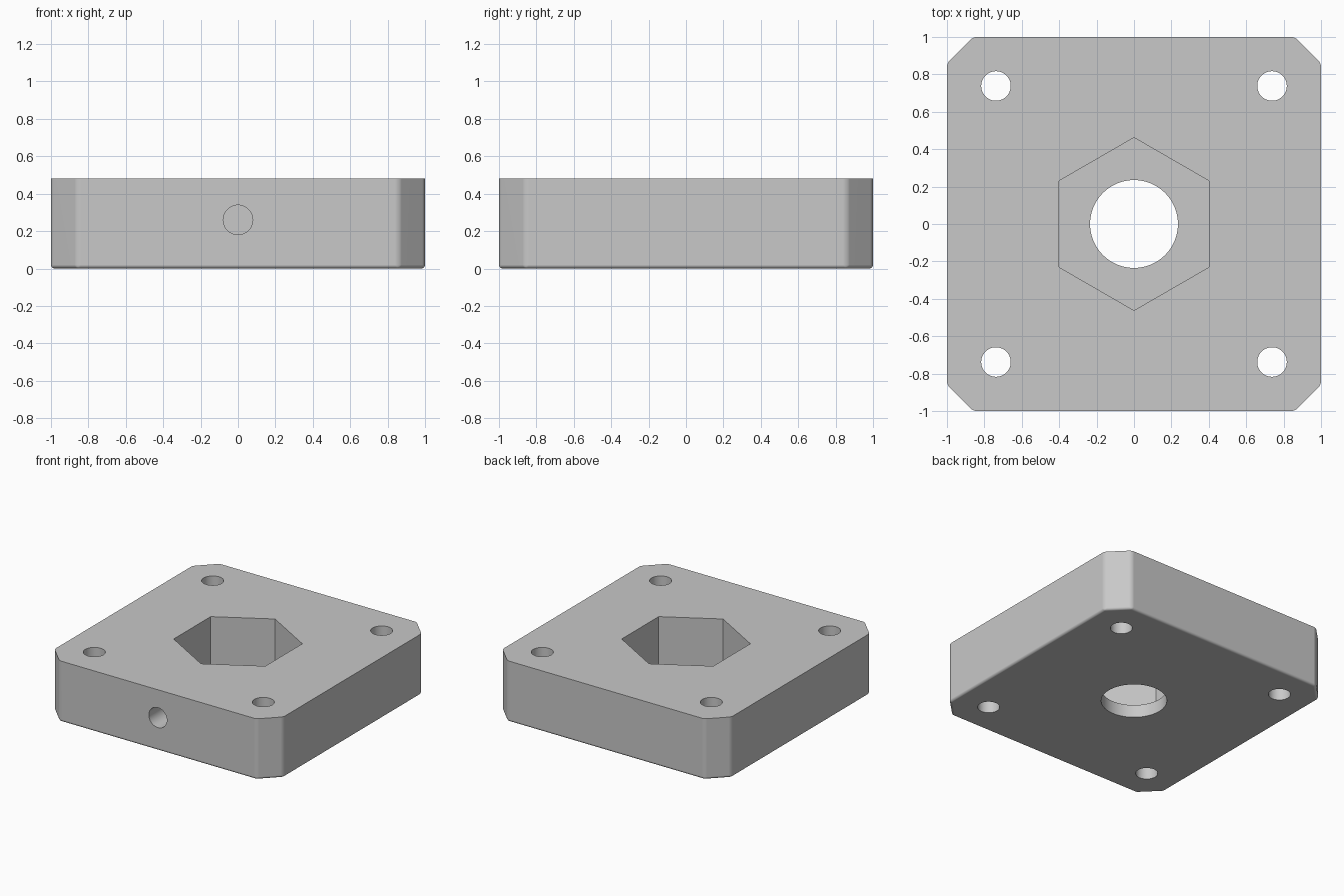
import bpy
import bmesh
import math

if "Cube" in bpy.data.objects:
    bpy.data.objects.remove(bpy.data.objects["Cube"], do_unlink=True)

HEIGHT = 0.48
CHAMFER = 0.14
FILLET = 0.02
FLOOR = 0.1        # bottom of the hexagonal pocket

grey = bpy.data.materials.new("plain grey")
grey.use_nodes = True
grey.diffuse_color = (0.58, 0.58, 0.58, 1)
grey.node_tree.nodes["Principled BSDF"].inputs["Base Color"].default_value = (0.58, 0.58, 0.58, 1)


def add_object(name, bm):
    bmesh.ops.recalc_face_normals(bm, faces=bm.faces)
    mesh = bpy.data.meshes.new(name)
    bm.to_mesh(mesh)
    bm.free()
    mesh.materials.append(grey)
    obj = bpy.data.objects.new(name, mesh)
    bpy.context.collection.objects.link(obj)
    return obj


def prism(name, sides, radius, length, location, rotation=(0, 0, 0)):
    bm = bmesh.new()
    bmesh.ops.create_cone(bm, cap_ends=True, segments=sides,
                          radius1=radius, radius2=radius, depth=length)
    obj = add_object(name, bm)
    obj.location = location
    obj.rotation_euler = rotation
    return obj


# Square plate with cut corners
bm = bmesh.new()
c = 1 - CHAMFER
outline = []
for sx, sy in ((1, 1), (-1, 1), (-1, -1), (1, -1)):
    pair = [(sx, sy * c), (sx * c, sy)]
    outline += pair if sx == sy else pair[::-1]
base = bm.faces.new([bm.verts.new((x, y, 0)) for x, y in outline])
top = bmesh.ops.extrude_face_region(bm, geom=[base], use_keep_orig=True)
for v in top["geom"]:
    if isinstance(v, bmesh.types.BMVert):
        v.co.z = HEIGHT
bmesh.ops.recalc_face_normals(bm, faces=bm.faces)

# Round every edge except the top rim
soft = [e for e in bm.edges if min(v.co.z for v in e.verts) < HEIGHT / 2]
bmesh.ops.bevel(bm, geom=soft, offset=FILLET, segments=4, profile=0.5,
                affect='EDGES', clamp_overlap=True)
plate = add_object("mounting_plate", bm)

# Hexagonal pocket, centre bore, corner holes and blind front hole
hexagon = 0.4 / math.cos(math.pi / 6)
cutters = [
    prism("centre_bore_cutter", 64, 0.235, 2, (0, 0, 0)),
    prism("hex_pocket_cutter", 6, hexagon, 1, (0, 0, FLOOR + 0.5)),
    prism("front_hole_cutter", 48, 0.079, 0.8, (0, -1, 0.26), (math.pi / 2, 0, 0)),
]
for x in (-0.738, 0.738):
    for y in (-0.738, 0.738):
        cutters.append(prism("corner_hole_cutter", 48, 0.079, 2, (x, y, 0)))

bpy.context.view_layer.objects.active = plate
plate.select_set(True)
for cutter in cutters:
    cut = plate.modifiers.new("cut", 'BOOLEAN')
    cut.operation = 'DIFFERENCE'
    cut.solver = 'EXACT'
    cut.object = cutter
    bpy.ops.object.modifier_apply(modifier=cut.name)
    bpy.data.objects.remove(cutter, do_unlink=True)

# Smooth fillets and bores, crisp rims and flat faces
bpy.ops.object.shade_smooth_by_angle(angle=math.radians(30))
weighted = plate.modifiers.new("flat_faces", 'WEIGHTED_NORMAL')
weighted.keep_sharp = True
